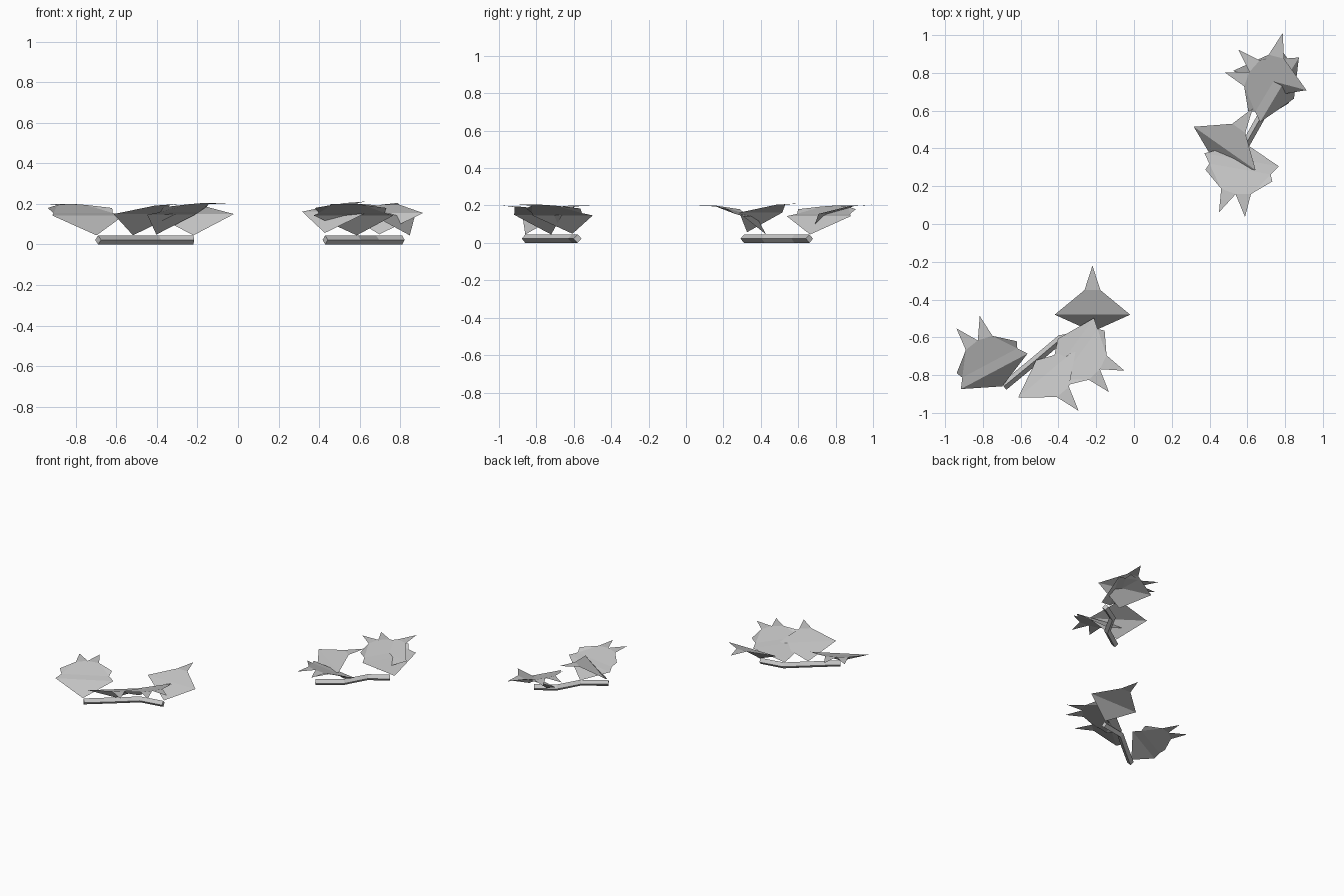
import bpy
import bmesh
import math
from mathutils import Vector

default = bpy.data.objects.get("Cube")
if default:
    bpy.data.objects.remove(default, do_unlink=True)

GREY = (0.55, 0.55, 0.55, 1.0)
grey = bpy.data.materials.new("plain_grey")
grey.use_nodes = True
grey.diffuse_color = GREY
grey.node_tree.nodes["Principled BSDF"].inputs["Base Color"].default_value = GREY


def finish(name, bm):
    mesh = bpy.data.meshes.new(name)
    bm.to_mesh(mesh)
    bm.free()
    mesh.materials.append(grey)
    obj = bpy.data.objects.new(name, mesh)
    bpy.context.collection.objects.link(obj)
    return obj


# Stem: diamond section swept along a flat path
def stem(name, path, r=0.0225):
    bm = bmesh.new()
    pts = [Vector((x, y, r)) for x, y in path]
    up = Vector((0, 0, 1))
    rings = []
    for i, p in enumerate(pts):
        along = pts[min(i + 1, len(pts) - 1)] - pts[max(i - 1, 0)]
        side = along.normalized().cross(up)
        rings.append([bm.verts.new(p + d * r) for d in (side, up, -side, -up)])
    for a, b in zip(rings, rings[1:]):
        for k in range(4):
            n = (k + 1) % 4
            bm.faces.new((a[k], a[n], b[n], b[k]))
    bm.faces.new(rings[0])
    bm.faces.new(rings[-1])
    bmesh.ops.recalc_face_normals(bm, faces=bm.faces[:])
    return finish(name, bm)


# Half outlines of the leaf kinds: (across, along, height)
BASE = (0, -0.09, 0.045)
FORKED = dict(corner=(0.2, 0, 0.143), inner=(0.165, 0.05, 0.155),
              tooth=(0.18, 0.085, 0.18), shoulder=(0.08, 0.17, 0.195),
              spike=(0.07, 0.295, 0.2), notch=(0, 0.185, 0.2))
POINTED = dict(corner=(0.2, 0, 0.15), shoulder=(0.042, 0.13, 0.192),
               notch=(0, 0.26, 0.2))


# Leaf: steep base facet, rising body, then teeth and spikes on both halves
def leaf(name, shape, x, y, angle, lift=0.0):
    bm = bmesh.new()
    a = math.radians(angle)
    fwd, right = Vector((math.cos(a), math.sin(a))), Vector((math.sin(a), -math.cos(a)))

    def vert(p, sign=1):
        q = Vector((x, y)) + right * p[0] * sign + fwd * p[1]
        return bm.verts.new((q.x, q.y, p[2] + lift))

    base, end = vert(BASE), vert(shape["notch"])
    R, L = [{k: vert(p, s) for k, p in shape.items() if k != "notch"} for s in (1, -1)]
    bm.faces.new((base, R["corner"], L["corner"]))
    rows = [k for k in ("corner", "inner", "shoulder") if k in shape]
    for lo, hi in zip(rows, rows[1:]):
        bm.faces.new((L[lo], R[lo], R[hi], L[hi]))
    bm.faces.new((L["shoulder"], R["shoulder"], end))
    if "tooth" in shape:
        for half in (R, L):
            bm.faces.new((half["inner"], half["tooth"], half["shoulder"]))
            bm.faces.new((half["shoulder"], half["spike"], end))
    for f in bm.faces:
        f.normal_update()
        if f.normal.z < 0:
            f.normal_flip()
    return finish(name, bm)


# Front sprig
stem("front_stem", [(-0.69, -0.86), (-0.52, -0.72), (-0.39, -0.61), (-0.22, -0.58)])
leaf("front_leaf_outer", FORKED, -0.74, -0.78, 118)
leaf("front_leaf_low", POINTED, -0.46, -0.79, -50)
leaf("front_leaf_middle", FORKED, -0.33, -0.66, -36, 0.004)
leaf("front_leaf_end", POINTED, -0.22, -0.48, 90)

# Back sprig
stem("back_stem", [(0.43, 0.31), (0.59, 0.42), (0.68, 0.58), (0.81, 0.66)])
leaf("back_leaf_start", POINTED, 0.48, 0.40, 55, 0.012)
leaf("back_leaf_low", FORKED, 0.57, 0.34, -100)
leaf("back_leaf_top", POINTED, 0.72, 0.76, 75, 0.005)
leaf("back_leaf_end", FORKED, 0.77, 0.71, 149)
